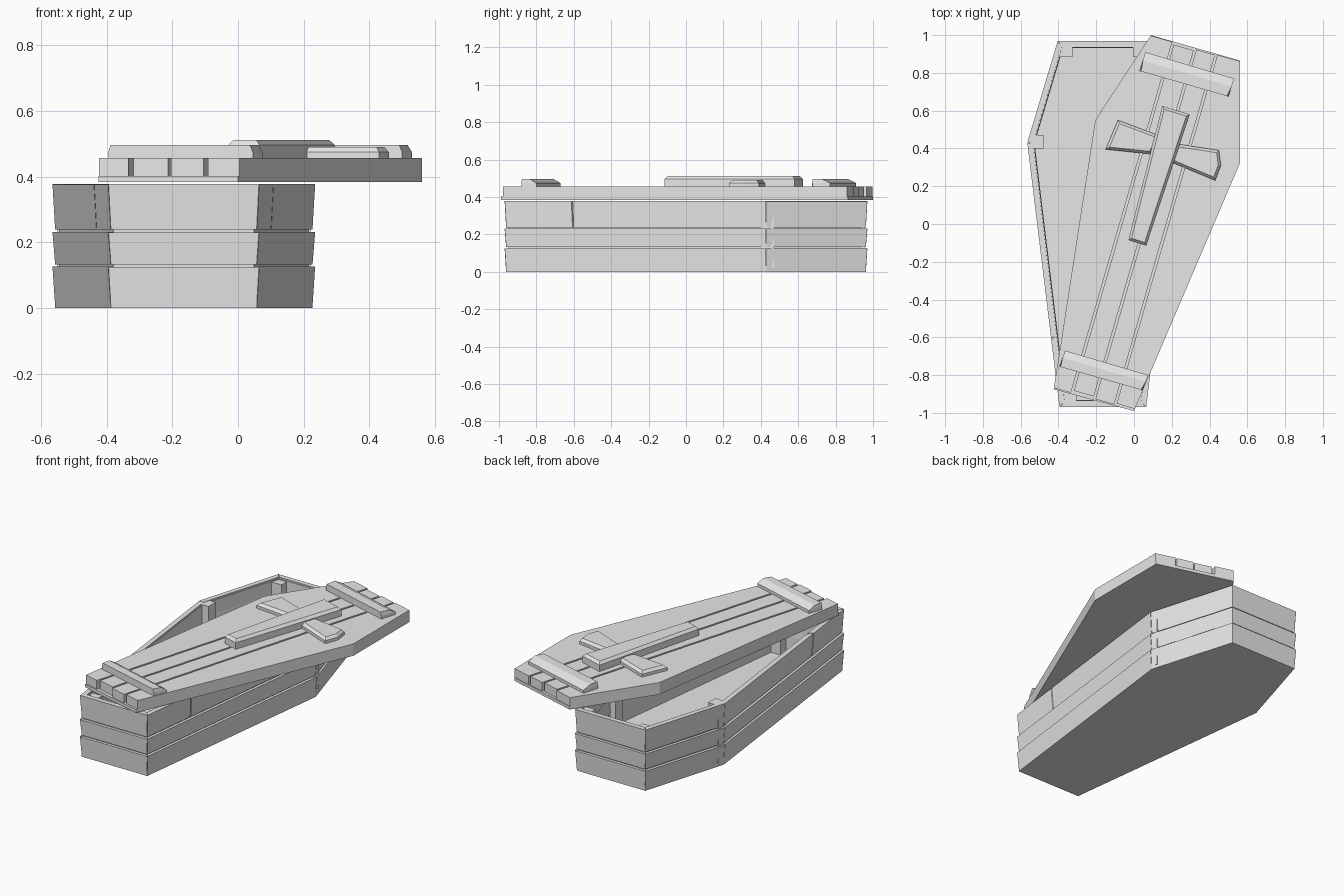
import bpy, bmesh, math, random
from mathutils import Vector

random.seed(4)
cube = bpy.data.objects.get("Cube")
if cube:
    bpy.data.objects.remove(cube, do_unlink=True)

wood = bpy.data.materials.new("grey_wood")
wood.use_nodes = True
wood.diffuse_color = (0.8, 0.8, 0.8, 1)
wood.node_tree.nodes["Principled BSDF"].inputs["Base Color"].default_value = (0.8, 0.8, 0.8, 1)


def inset(pts, d):
    """Offset a counter-clockwise outline inwards by d."""
    out = []
    for i, p in enumerate(pts):
        a, p, b = Vector(pts[i - 1]), Vector(p), Vector(pts[(i + 1) % len(pts)])
        e, f = (p - a).normalized(), (b - p).normalized()
        n, m = Vector((-e.y, e.x)), Vector((-f.y, f.x))
        out.append(p + (n + m) * d / (1 + n.dot(m)))
    return out


def finish(name, bm):
    bmesh.ops.recalc_face_normals(bm, faces=bm.faces)
    mesh = bpy.data.meshes.new(name)
    bm.to_mesh(mesh)
    bm.free()
    mesh.materials.append(wood)
    obj = bpy.data.objects.new(name, mesh)
    bpy.context.collection.objects.link(obj)
    return obj


def loft(name, *rings):
    """Solid through stacked outlines, each given as (points, height)."""
    bm = bmesh.new()
    loops = [[bm.verts.new((p[0], p[1], z)) for p in pts] for pts, z in rings]
    bm.faces.new(loops[0])
    bm.faces.new(loops[-1])
    for lo, hi in zip(loops, loops[1:]):
        for i in range(len(lo)):
            j = (i + 1) % len(lo)
            bm.faces.new((lo[i], lo[j], hi[j], hi[i]))
    return finish(name, bm)


def square(x, y, s):
    return [(x - s, y - s), (x + s, y - s), (x + s, y + s), (x - s, y + s)]


# Box: floor, inner lining and three rows of planks
CX, WALL = -0.165, 0.03
half = [(0.225, -0.965), (0.395, 0.43), (0.235, 0.965)]
box = [(CX + x, y) for x, y in half] + [(CX - x, y) for x, y in reversed(half)]
loft("floor", (inset(box, 0.003), 0), (inset(box, 0.003), 0.03))


def wall_piece(name, low, high, i, t0, t1, z0, z1, depth):
    def quad(outer):
        inner = inset(outer, depth)
        j = (i + 1) % len(outer)
        a, b = Vector(outer[i]), Vector(outer[j])
        c, d = inner[i], inner[j]
        return [a.lerp(b, t0), a.lerp(b, t1), c.lerp(d, t1), c.lerp(d, t0)]
    loft(name, (quad(low), z0), (quad(high), z1))


sides = ["left_foot", "left_head", "head", "right_head", "right_foot", "foot"]
splits = {0: 0.257, 4: 0.743}
core = inset(box, 0.012)
rows = [(0.004, 0.126), (0.132, 0.231), (0.238, 0.378)]
for i, side in enumerate(sides):
    wall_piece(side + "_lining", core, core, i, 0, 1, 0.01, 0.37, WALL - 0.012)
    for r, (z0, z1) in enumerate(rows):
        low, high = inset(box, 0.003), inset(box, -0.005)
        cuts = [0, 1]
        if r == 2 and i in splits:
            cuts = [0, splits[i], 1]
        for k in range(len(cuts) - 1):
            t0 = cuts[k] + (0.003 if k else 0.001)
            t1 = cuts[k + 1] - 0.002
            wall_piece(f"{side}_plank_{r}_{k}", low, high, i, t0, t1,
                       z0, z1 - random.uniform(0, 0.002), WALL)

# Corner posts inside the box
for s, side in ((1, "left"), (-1, "right")):
    for part, x, y, z in (("foot", 0.175, -0.915, 0.365),
                          ("waist", 0.35, 0.435, 0.376),
                          ("head", 0.195, 0.92, 0.365)):
        pts = square(CX + s * x, y, 0.035)
        loft(f"{side}_{part}_post", (pts, 0.02), (pts, z))

# Lid: thin backing with four planks, turned across the box
lid = [(0.0, -0.99), (0.56, 0.32), (0.56, 0.865), (0.09, 1.0), (-0.205, 0.55), (-0.425, -0.875)]
centre = Vector((0.057, 0, 0))
angle = math.radians(16.1)
along = Vector((math.sin(angle), math.cos(angle), 0))
across = Vector((math.cos(angle), -math.sin(angle), 0))
loft("lid_backing", (lid, 0.383), (lid, 0.402))

gap = 0.006
seams = [-0.6, -0.122, 0, 0.115, 0.6]
trims = [(0, 0), (0.015, 0.012), (0.004, 0.004), (0.012, 0)]
for k, (foot_trim, head_trim) in enumerate(trims):
    bm = bmesh.new()
    bm.faces.new([bm.verts.new((x, y, 0.4)) for x, y in lid])
    limits = [(across, seams[k + 1] - gap), (-across, -seams[k] - gap),
              (along, 0.967 - head_trim), (-along, 0.967 - foot_trim)]
    for normal, dist in limits:
        bmesh.ops.bisect_plane(bm, geom=bm.verts[:] + bm.edges[:] + bm.faces[:],
                               plane_co=centre + normal * dist, plane_no=normal,
                               clear_outer=True)
    top = bmesh.ops.extrude_face_region(bm, geom=bm.faces[:])["geom"]
    bmesh.ops.translate(bm, vec=(0, 0, 0.056),
                        verts=[v for v in top if isinstance(v, bmesh.types.BMVert)])
    finish(f"lid_plank_{k}", bm)


# Battens across the lid, sloping towards the head end
def batten(name, pts):
    a, b, c, d = [Vector(p) for p in pts]
    top = [a.lerp(b, 0.015), b.lerp(a, 0.02), c.lerp(b, 0.45), d.lerp(a, 0.45)]
    loft(name, (pts, 0.45), (pts, 0.474), (top, 0.496))


batten("head_batten", [(0.03, 0.81), (0.50, 0.675), (0.53, 0.77), (0.06, 0.91)])
batten("foot_batten", [(-0.395, -0.755), (0.045, -0.88), (0.075, -0.80), (-0.365, -0.67)])


# Raised cross with chamfered edges
def raised(name, pts, top):
    loft(name, (pts, 0.45), (pts, top - 0.016), (inset(pts, 0.014), top))


raised("cross_upright", [(-0.03, -0.085), (0.065, -0.115), (0.295, 0.58), (0.15, 0.625)], 0.512)
raised("cross_right_arm", [(-0.15, 0.395), (0.09, 0.37), (0.14, 0.465), (-0.085, 0.55)], 0.49)
raised("cross_left_arm", [(0.19, 0.33), (0.43, 0.23), (0.46, 0.31), (0.45, 0.39), (0.22, 0.425)], 0.49)
